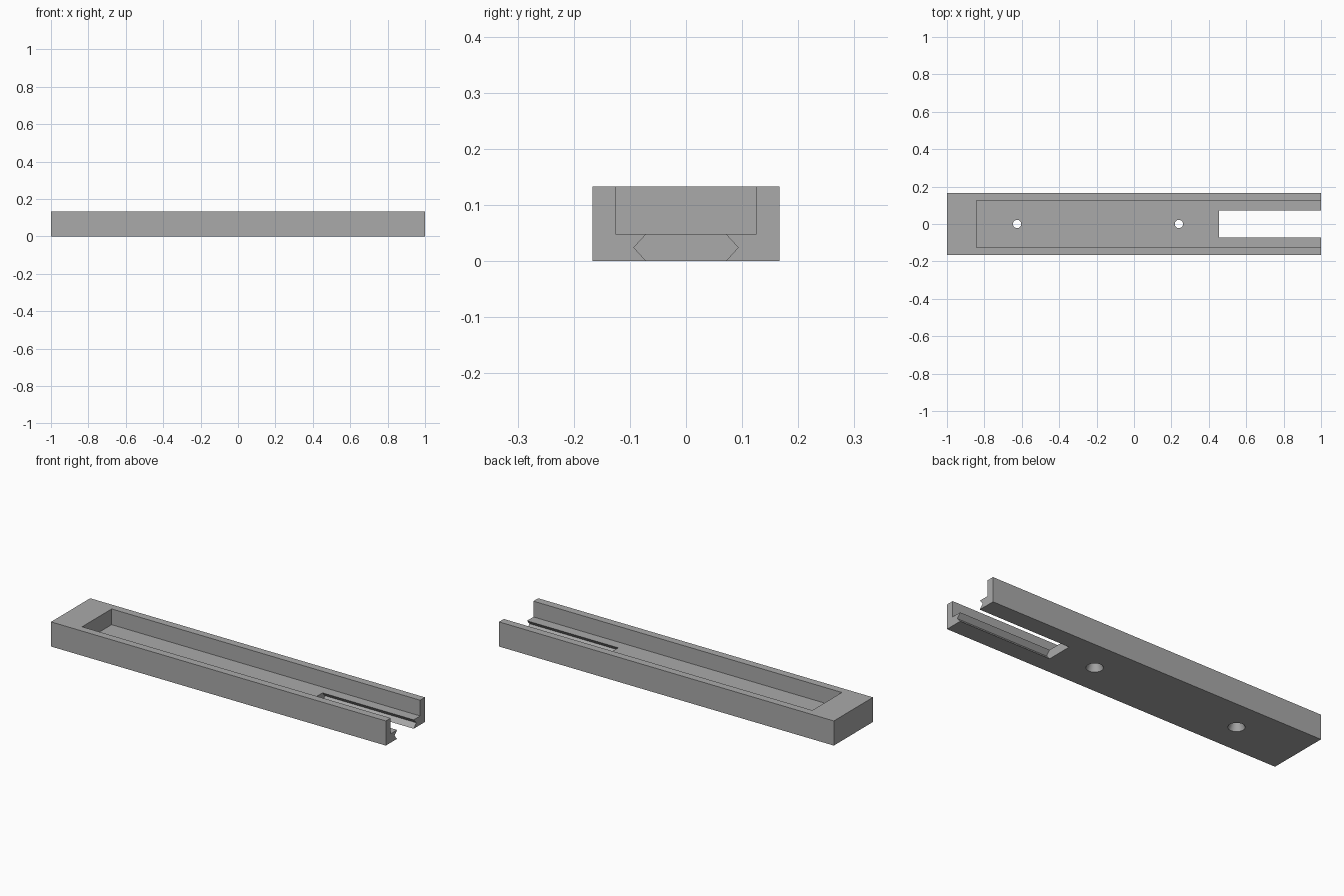
import bpy
import bmesh
from math import radians
from mathutils import Matrix

old = bpy.data.objects.get("Cube")
if old:
    bpy.data.objects.remove(old, do_unlink=True)

LENGTH, WIDTH, HEIGHT = 2.0, 0.334, 0.133
FLOOR = 0.048          # thickness of the tray floor
OVER = 0.1             # how far cutters overshoot the body

grey = bpy.data.materials.new("plain_grey")
grey.use_nodes = True
colour = (0.4, 0.4, 0.4, 1)
grey.diffuse_color = colour
grey.node_tree.nodes["Principled BSDF"].inputs["Base Color"].default_value = colour


def make_object(name, bm):
    bmesh.ops.recalc_face_normals(bm, faces=bm.faces)
    mesh = bpy.data.meshes.new(name)
    bm.to_mesh(mesh)
    bm.free()
    mesh.materials.append(grey)
    obj = bpy.data.objects.new(name, mesh)
    bpy.context.collection.objects.link(obj)
    return obj


def extrude_x(name, profile, x0, x1):
    """Prism along x from a (y, z) profile."""
    bm = bmesh.new()
    face = bm.faces.new([bm.verts.new((x0, y, z)) for y, z in profile])
    new = bmesh.ops.extrude_face_region(bm, geom=[face])["geom"]
    verts = [v for v in new if isinstance(v, bmesh.types.BMVert)]
    bmesh.ops.translate(bm, verts=verts, vec=(x1 - x0, 0, 0))
    return make_object(name, bm)


def mirrored(half):
    """Close a right-hand half profile with its mirror image."""
    return half + [(-y, z) for y, z in reversed(half)]


def countersink(name, x, r_low, r_high):
    """Cone through the floor, extended past both faces at the same slope."""
    slope = (r_low - r_high) / FLOOR
    extra = 0.01
    bm = bmesh.new()
    bmesh.ops.create_cone(
        bm, cap_ends=True, segments=48, depth=FLOOR + 2 * extra,
        radius1=r_low + slope * extra, radius2=r_high - slope * extra,
        matrix=Matrix.Translation((x, 0, FLOOR / 2)))
    return make_object(name, bm)


# Solid bar
tray = extrude_x("slotted_tray", mirrored([(WIDTH / 2, 0), (WIDTH / 2, HEIGHT)]),
                 -LENGTH / 2, LENGTH / 2)

# Long channel, open at the left end
cutters = [extrude_x("channel_cutter", mirrored([(0.126, FLOOR), (0.126, HEIGHT + OVER)]),
                     -0.843, LENGTH / 2 + OVER)]

# Slot through the floor with a V groove in each side
slot = [(0.071, -OVER), (0.071, 0), (0.093, FLOOR / 2), (0.071, FLOOR), (0.071, FLOOR + 0.02)]
cutters.append(extrude_x("slot_cutter", mirrored(slot), 0.455, LENGTH / 2 + OVER))

# Countersunk screw holes
for i, x in enumerate((-0.625, 0.24)):
    cutters.append(countersink(f"screw_hole_cutter_{i + 1}", x, 0.041, 0.022))

# Cut everything out of the bar, then drop the cutters
bpy.context.view_layer.objects.active = tray
for cutter in cutters:
    cutter.hide_render = True
    mod = tray.modifiers.new(cutter.name, "BOOLEAN")
    mod.operation = "DIFFERENCE"
    mod.solver = "EXACT"
    mod.object = cutter
    bpy.ops.object.modifier_apply(modifier=mod.name)
    bpy.data.objects.remove(cutter, do_unlink=True)

bpy.ops.object.select_all(action="DESELECT")
tray.select_set(True)
bpy.ops.object.shade_smooth_by_angle(angle=radians(30))
